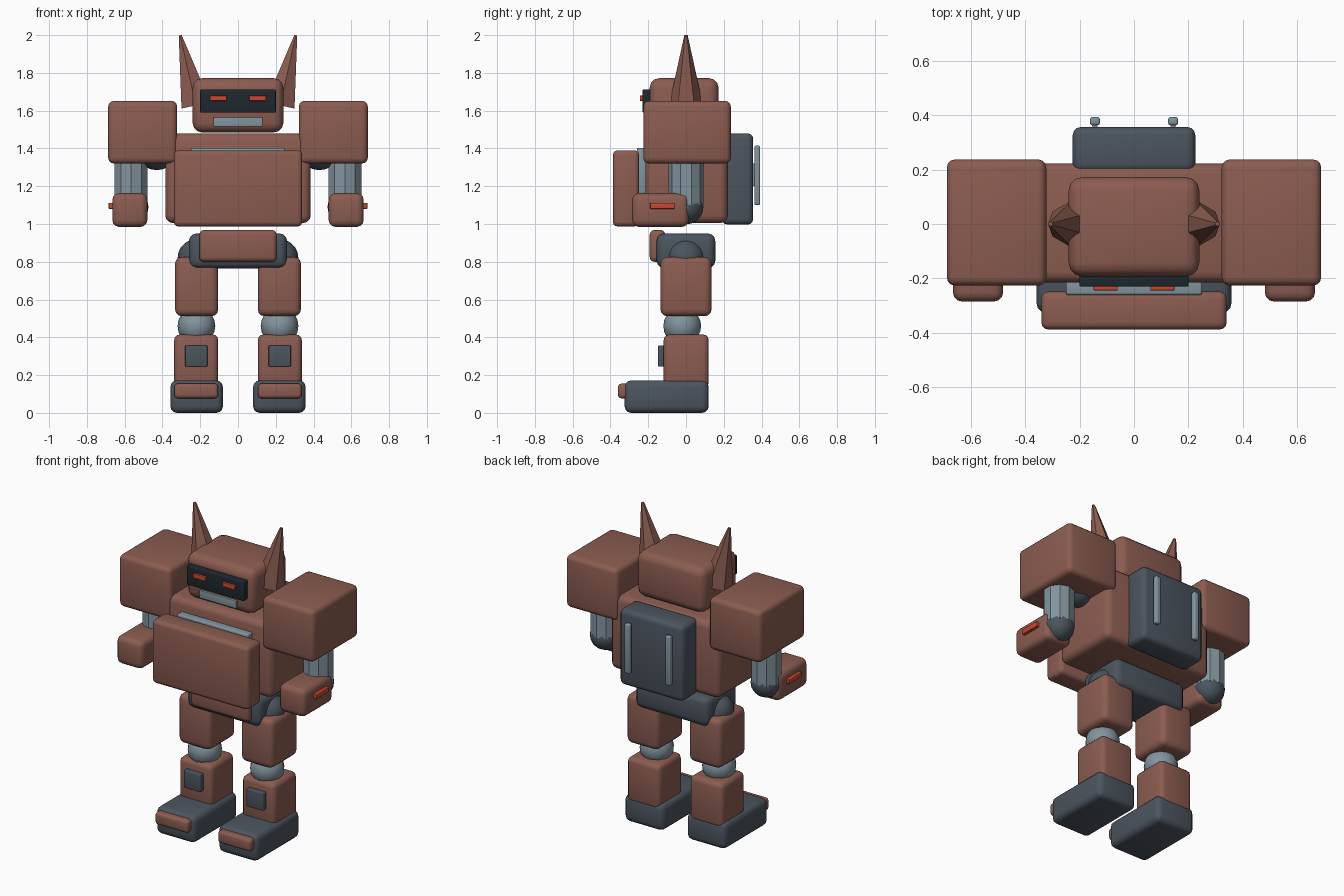
import bpy, bmesh, math
from mathutils import Matrix, Vector

if "Cube" in bpy.data.objects:
    bpy.data.objects.remove(bpy.data.objects["Cube"])


def material(name, rgb):
    m = bpy.data.materials.new(name)
    m.diffuse_color = (*rgb, 1)
    m.use_nodes = True
    m.node_tree.nodes["Principled BSDF"].inputs["Base Color"].default_value = m.diffuse_color
    return m


BROWN = material("rust brown", (0.26, 0.108, 0.082))
SLATE = material("dark slate", (0.070, 0.089, 0.112))
STEEL = material("light steel", (0.223, 0.296, 0.342))
BLACK = material("visor black", (0.013, 0.021, 0.029))
RED = material("signal red", (0.60, 0.061, 0.032))


def finish(name, bm, mat, angle=35):
    bmesh.ops.recalc_face_normals(bm, faces=bm.faces)
    mesh = bpy.data.meshes.new(name)
    bm.to_mesh(mesh)
    bm.free()
    mesh.materials.append(mat)
    ob = bpy.data.objects.new(name, mesh)
    bpy.context.collection.objects.link(ob)
    bpy.ops.object.select_all(action='DESELECT')
    ob.select_set(True)
    bpy.context.view_layer.objects.active = ob
    bpy.ops.object.shade_smooth_by_angle(angle=math.radians(angle))
    return ob


def box(name, mat, x, y, z, bevel=0.0):
    """Rounded box from (min, max) ranges on each axis."""
    bm = bmesh.new()
    bmesh.ops.create_cube(bm, size=1)
    for v in bm.verts:
        v.co = Vector([(a + b) / 2 + c * (b - a) for c, (a, b) in zip(v.co, (x, y, z))])
    if bevel:
        bmesh.ops.bevel(bm, geom=bm.edges[:], offset=bevel, segments=3,
                        profile=0.5, affect='EDGES', clamp_overlap=True)
    return finish(name, bm, mat)


def ball(name, mat, loc, r):
    bm = bmesh.new()
    bmesh.ops.create_uvsphere(bm, u_segments=16, v_segments=10, radius=r,
                              matrix=Matrix.Translation(loc))
    return finish(name, bm, mat)


def cone(name, mat, matrix, sides, r1, r2, depth, angle=20):
    bm = bmesh.new()
    bmesh.ops.create_cone(bm, cap_ends=True, segments=sides, radius1=r1,
                          radius2=r2, depth=depth, matrix=matrix)
    return finish(name, bm, mat, angle)


# Head
box("head", BROWN, (-.24, .24), (-.192, .172), (1.485, 1.772), .05)
box("visor", BLACK, (-.2, .2), (-.23, -.17), (1.59, 1.712), .006)
box("mouth_plate", STEEL, (-.13, .13), (-.207, -.17), (1.515, 1.565), .004)

# Torso
box("torso", BROWN, (-.385, .385), (-.215, .222), (1.005, 1.48), .04)
box("chest_plate", BROWN, (-.34, .34), (-.387, -.248), (.987, 1.39), .025)
box("collar_vent", STEEL, (-.25, .25), (-.26, -.2), (1.16, 1.402), .008)
box("backpack", SLATE, (-.225, .225), (.19, .356), (.997, 1.48), .03)

# Pelvis
box("pelvis", SLATE, (-.26, .26), (-.155, .155), (.765, .95), .04)
box("hip_plate", BROWN, (-.205, .205), (-.192, -.11), (.80, .968), .025)

# Paired parts
for s, side in ((-1, "left"), (1, "right")):
    def pair(name, mat, x, y, z, bevel=0.0):
        xs = tuple(sorted((s * x[0], s * x[1])))
        return box(f"{side}_{name}", mat, xs, y, z, bevel)

    # Head details: eye and tilted six-sided ear
    pair("eye", RED, (.06, .148), (-.244, -.22), (1.652, 1.68), .003)
    tilt = .22
    axis = Vector((s * math.sin(tilt), 0, math.cos(tilt)))
    centre = Vector((s * .306, 0, 1.999)) - axis * .19
    cone(f"{side}_ear", BROWN,
         Matrix.Translation(centre) @ Matrix.Rotation(s * tilt, 4, 'Y'),
         6, .09, .009, .38)

    # Backpack rail
    pair("back_rail", STEEL, (.125, .162), (.362, .393), (1.10, 1.415), .01)
    pair("rail_mount", STEEL, (.134, .153), (.345, .37), (1.2, 1.32))

    # Arm
    pair("shoulder", BROWN, (.322, .687), (-.226, .237), (1.32, 1.652), .03)
    ball(f"{side}_shoulder_joint", SLATE, (s * .43, 0, 1.4), .115)
    cone(f"{side}_upper_arm", STEEL, Matrix.Translation((s * .566, 0, 1.25)),
         10, .092, .092, .3)
    ball(f"{side}_elbow", SLATE, (s * .566, 0, 1.09), .092)
    pair("forearm", BROWN, (.48, .665), (-.285, .015), (.985, 1.163), .035)
    pair("wrist_light", RED, (.65, .685), (-.19, -.06), (1.08, 1.112), .004)

    # Leg
    ball(f"{side}_hip", SLATE, (s * .22, 0, .82), .1)
    pair("thigh", BROWN, (.105, .333), (-.135, .135), (.512, .825), .035)
    ball(f"{side}_knee", STEEL, (s * .22, -.02, .46), .1)
    pair("shin", BROWN, (.105, .338), (-.118, .12), (.13, .415), .03)
    pair("shin_plate", SLATE, (.162, .28), (-.148, -.1), (.245, .357), .005)
    pair("foot", SLATE, (.08, .358), (-.325, .12), (0, .172), .035)
    pair("toe_cap", BROWN, (.105, .337), (-.36, -.29), (.077, .155), .018)
